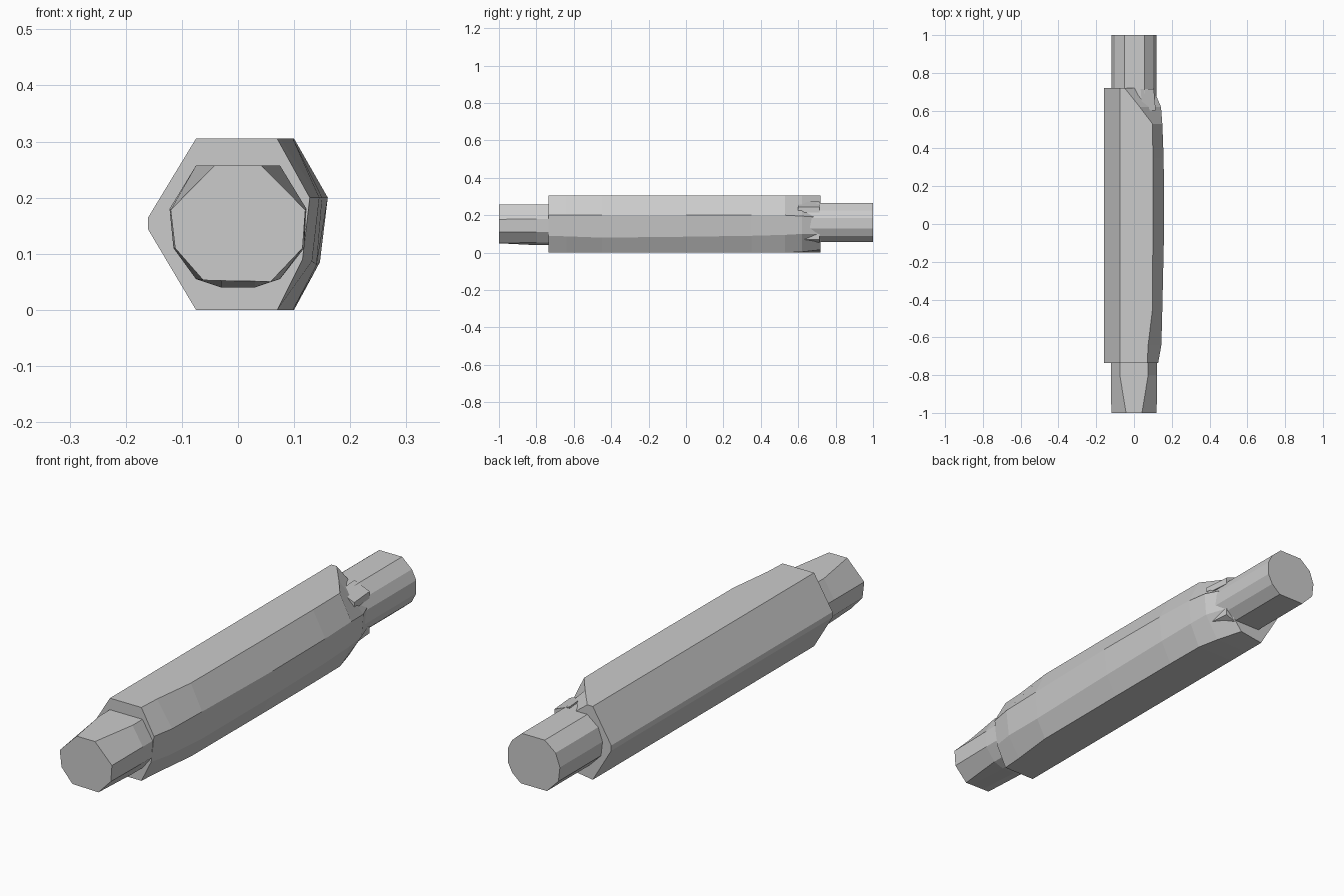
import bpy, bmesh


def loft(name, sections):
    """Skin closed (x, z) rings placed along y and cap both ends."""
    bm = bmesh.new()
    rings = [[bm.verts.new((x, y, z)) for x, z in pts] for y, pts in sections]
    n = len(rings[0])
    for a, b in zip(rings, rings[1:]):
        for i in range(n):
            j = (i + 1) % n
            bm.faces.new((a[i], a[j], b[j], b[i]))
    bm.faces.new(rings[0])
    bm.faces.new(rings[-1])
    bmesh.ops.recalc_face_normals(bm, faces=bm.faces)
    mesh = bpy.data.meshes.new(name)
    bm.to_mesh(mesh)
    bm.free()
    obj = bpy.data.objects.new(name, mesh)
    bpy.context.collection.objects.link(obj)
    return obj


def hex_ring(br, r_low, r_high, tr):
    # left half is constant, right half varies along the bar
    return [(-0.075, 0.305), (-0.16, 0.165), (-0.16, 0.143),
            (-0.075, 0.0), br, r_low, r_high, tr]


# Hexagonal bar, bulging and worn on its right side
loft("hex_body", [
    (-0.735, hex_ring((0.07, 0.0), (0.115, 0.09), (0.128, 0.20), (0.07, 0.305))),
    (-0.64, hex_ring((0.077, 0.0), (0.132, 0.087), (0.145, 0.20), (0.075, 0.305))),
    (-0.45, hex_ring((0.098, 0.0), (0.140, 0.08), (0.150, 0.20), (0.098, 0.305))),
    (0.0, hex_ring((0.10, 0.0), (0.146, 0.085), (0.16, 0.20), (0.10, 0.305))),
    (0.35, hex_ring((0.10, 0.0), (0.146, 0.09), (0.157, 0.20), (0.10, 0.305))),
    (0.53, hex_ring((0.098, 0.0), (0.142, 0.095), (0.150, 0.20), (0.098, 0.305))),
    (0.62, hex_ring((0.075, 0.004), (0.135, 0.10), (0.143, 0.195), (0.03, 0.305))),
    (0.72, hex_ring((0.03, 0.015), (0.10, 0.10), (0.10, 0.19), (-0.05, 0.305))),
])

# Front journal, tapering to a faceted end
front_base = [(-0.075, 0.257), (-0.122, 0.18), (-0.115, 0.11), (-0.075, 0.055),
              (-0.03, 0.040), (0.03, 0.040), (0.075, 0.055), (0.118, 0.11),
              (0.122, 0.18), (0.075, 0.257)]
front_tip = [(-0.042, 0.257), (-0.12, 0.178), (-0.112, 0.11), (-0.062, 0.053),
             (-0.03, 0.052), (0.03, 0.051), (0.058, 0.05), (0.115, 0.11),
             (0.12, 0.178), (0.042, 0.257)]
loft("front_journal", [(-0.70, front_base), (-0.80, front_base), (-1.0, front_tip)])

# Back journal, a rounder stub of constant section
back = [(-0.05, 0.265), (-0.10, 0.225), (-0.12, 0.17), (-0.113, 0.11),
        (-0.06, 0.056), (0.06, 0.056), (0.10, 0.09), (0.12, 0.13),
        (0.12, 0.185), (0.10, 0.225), (0.055, 0.265)]
loft("back_journal", [(0.55, back), (1.0, back)])

# Small chipped lugs left at the back shoulder
for label, z0, z1 in (("upper", 0.215, 0.272), ("lower", 0.04, 0.10)):
    big = [(0.045, z0), (0.115, z0), (0.115, (z0 + z1) / 2), (0.045, z1)]
    if label == "lower":
        big = [(0.045, z1), (0.115, z1), (0.115, (z0 + z1) / 2), (0.045, z0)]
    small = [(x - 0.01, z) for x, z in big]
    loft(label + "_shoulder_lug", [(0.60, big), (0.715, small)])
